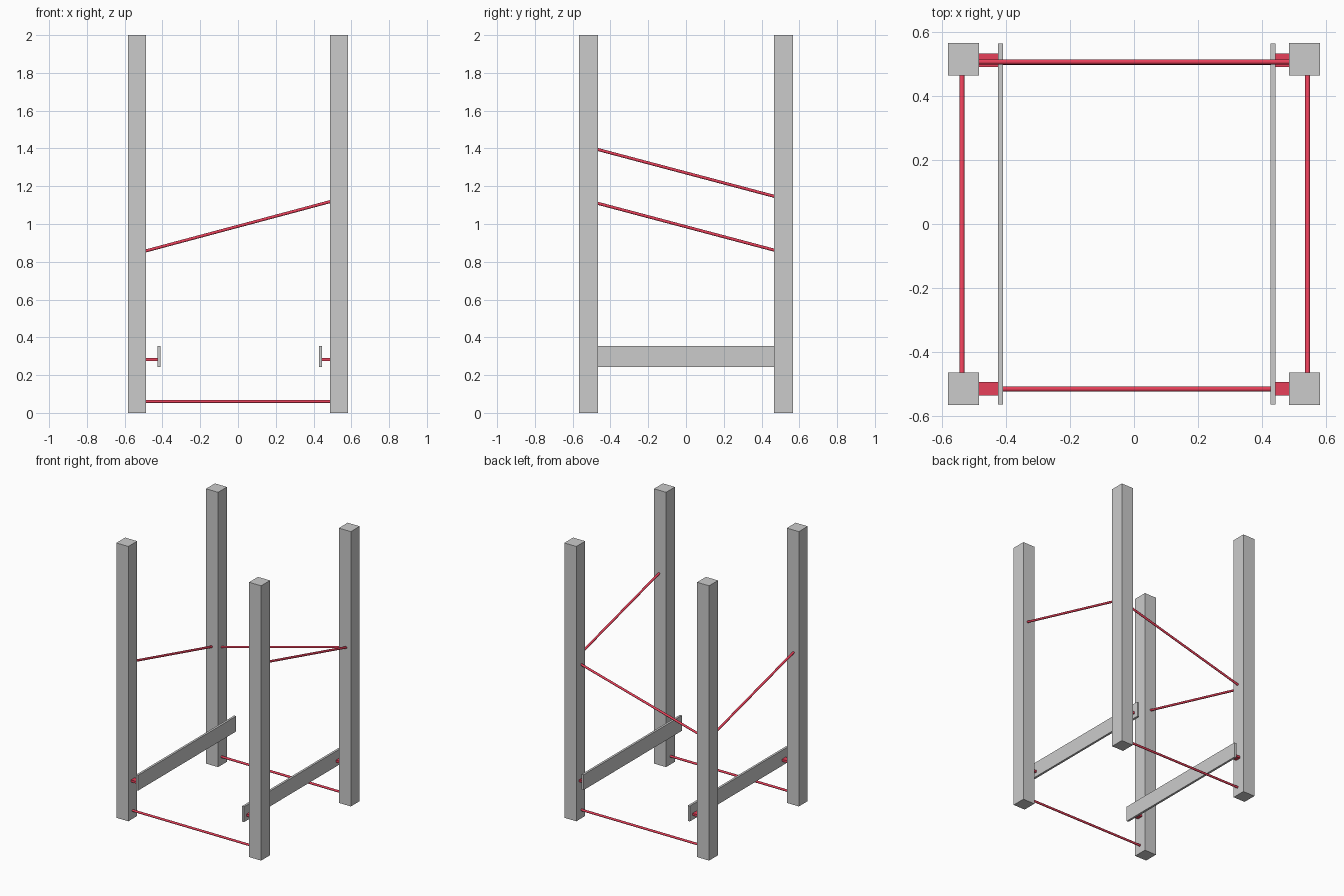
import bpy
from mathutils import Vector

if "Cube" in bpy.data.objects:
    bpy.data.objects.remove(bpy.data.objects["Cube"])

red = bpy.data.materials.new("red_paint")
red.diffuse_color = (0.8, 0.05, 0.1, 1)
red.use_nodes = True
red.node_tree.nodes["Principled BSDF"].inputs["Base Color"].default_value = red.diffuse_color


def box(name, lo, hi, mat=None):
    lo, hi = Vector(lo), Vector(hi)
    bpy.ops.mesh.primitive_cube_add(size=1, location=(lo + hi) / 2)
    ob = bpy.context.object
    ob.name = name
    ob.scale = hi - lo
    bpy.ops.object.transform_apply(location=False, rotation=False, scale=True)
    if mat:
        ob.data.materials.append(mat)
    return ob


def rod(name, a, b, r=0.008):
    a, b = Vector(a), Vector(b)
    bpy.ops.mesh.primitive_cylinder_add(vertices=16, radius=r, depth=(b - a).length,
                                        location=(a + b) / 2)
    ob = bpy.context.object
    ob.name = name
    ob.rotation_euler = (b - a).to_track_quat('Z', 'Y').to_euler()
    ob.data.materials.append(red)
    bpy.ops.object.shade_smooth_by_angle()
    return ob


X0, X1 = 0.486, 0.583   # inner and outer post faces in x
Y0, Y1 = 0.465, 0.567   # inner and outer post faces in y

for sx, side in ((-1, "left"), (1, "right")):
    # Inner face of the rail, slightly different on each side
    rail_in, rail_out = (0.410, 0.426) if sx < 0 else (0.428, 0.444)
    xs = sorted((sx * rail_in, sx * rail_out))
    box(f"{side}_rail", (xs[0], -0.565, 0.242), (xs[1], 0.565, 0.354))

    for sy, end in ((-1, "front"), (1, "back")):
        # Corner posts
        px, py = sorted((sx * X0, sx * X1)), sorted((sy * Y0, sy * Y1))
        box(f"{end}_{side}_post", (px[0], py[0], 0), (px[1], py[1], 2))
        # Flat pegs joining rail and post
        bx = sorted((sx * rail_out, sx * (X0 + 0.004)))
        yc = 0.513 if sy > 0 else -0.516
        box(f"{end}_{side}_peg", (bx[0], yc - 0.021, 0.274), (bx[1], yc + 0.021, 0.290), red)

# Level rods near the floor
rod("front_floor_rod", (-0.49, -0.517, 0.06), (0.49, -0.517, 0.06))
rod("back_floor_rod", (-0.49, 0.506, 0.06), (0.49, 0.506, 0.06))

# Sloping rods
rod("back_sloping_rod", (-0.49, 0.508, 0.857), (0.49, 0.508, 1.119))
rod("left_sloping_rod", (-0.539, -0.469, 1.110), (-0.539, 0.469, 0.861))
rod("right_sloping_rod", (0.544, -0.469, 1.395), (0.544, 0.469, 1.146))
